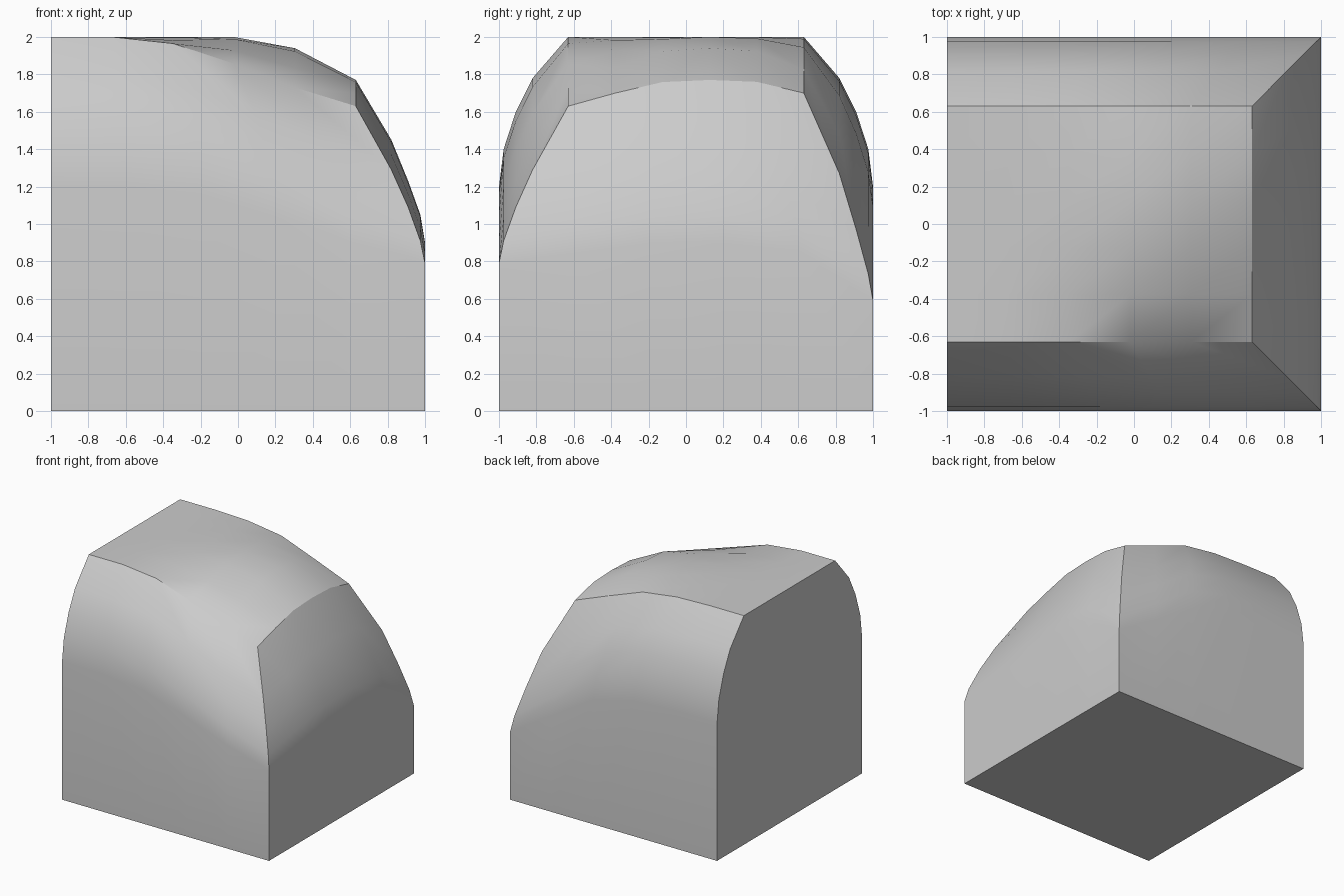
import bpy, bmesh, math

if "Cube" in bpy.data.objects:
    bpy.data.objects.remove(bpy.data.objects["Cube"])

OFFS = [0.63, 0.82, 0.91, 0.975, 1.0, 1.0]       # outward reach of each level
# Heights of the rounded shoulder at each level, down to the ground
LEFT = [2.0, 1.78, 1.6, 1.4, 1.2, 0.0]
FRONT_CORNER = [1.63, 1.29, 1.09, 0.91, 0.79, 0.0]
BACK_CORNER = [1.70, 1.27, 0.97, 0.73, 0.59, 0.0]
RIGHT_MID = [1.77, 1.45, 1.23, 1.05, 0.90, 0.0]
# Crown heights along x on the front rim, middle and back rim
FRONT = [2.0, 2.0, 1.965, 1.857, 1.73, 1.63]
MID = [2.0, 2.0, 2.0, 2.0, 1.94, 1.77]
BACK = [2.0, 2.0, 1.99, 1.945, 1.825, 1.70]
WEIGHT = [1.0, 0.5, 0.08, 0.0, 0.14, 1.0]        # sag toward the rims along y


def mix(a, b, t):
    return a + (b - a) * t


def rim(j, front, back, mid):
    return mix(mid, front if j < 3 else back, WEIGHT[j])


def top(i, j):
    return (mix(-1, 0.63, i / 5), mix(-0.63, 0.63, j / 5),
            rim(j, FRONT[i], BACK[i], MID[i]))


def side(sign, row, corner):
    def point(i, k):
        s = OFFS[k]
        t = (2 - row[i]) / (2 - row[5])
        return (mix(-1, s, i / 5), sign * s, mix(LEFT[k], corner[k], t))
    return point


def right(j, k):
    s = OFFS[k]
    return (s, mix(-s, s, j / 5),
            rim(j, FRONT_CORNER[k], BACK_CORNER[k], RIGHT_MID[k]))


bm = bmesh.new()


def grid(point):
    v = [[bm.verts.new(point(a, b)) for b in range(6)] for a in range(6)]
    for a in range(5):
        for b in range(5):
            bm.faces.new((v[a][b], v[a + 1][b], v[a + 1][b + 1], v[a][b + 1]))


# Crown, front, back and right surfaces
for fn in (top, side(-1, FRONT, FRONT_CORNER), side(1, BACK, BACK_CORNER), right):
    grid(fn)
bmesh.ops.remove_doubles(bm, verts=bm.verts, dist=0.001)

# Flat base and flat left end
base = [v for v in bm.verts if abs(v.co.z) < 1e-4]
end = [v for v in bm.verts if abs(v.co.x + 1) < 1e-4]
base.sort(key=lambda v: math.atan2(v.co.y, v.co.x))
end.sort(key=lambda v: math.atan2(v.co.z - 1, v.co.y))
bm.faces.new(base)
bm.faces.new(end)
bmesh.ops.recalc_face_normals(bm, faces=bm.faces)

mesh = bpy.data.meshes.new("rounded_end_block")
bm.to_mesh(mesh)
bm.free()
block = bpy.data.objects.new("rounded_end_block", mesh)
bpy.context.collection.objects.link(block)
bpy.context.view_layer.objects.active = block
block.select_set(True)
bpy.ops.object.shade_smooth_by_angle(angle=math.radians(30))
